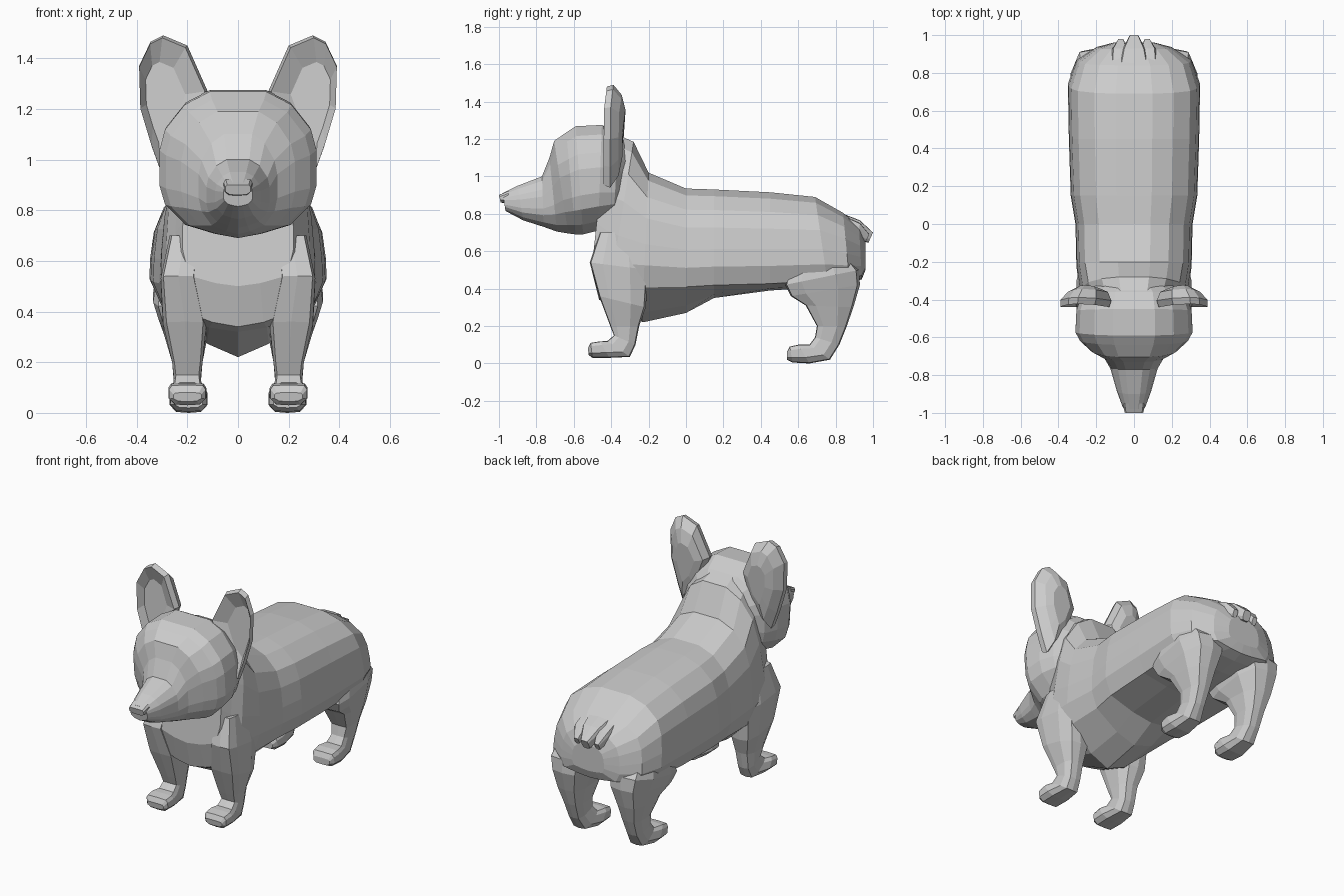
import bpy, bmesh

def finish(name, bm, mirror=False):
    bmesh.ops.recalc_face_normals(bm, faces=bm.faces)
    me = bpy.data.meshes.new(name)
    bm.to_mesh(me)
    bm.free()
    ob = bpy.data.objects.new(name, me)
    bpy.context.collection.objects.link(ob)
    if mirror:
        ob.modifiers.new("mirror", 'MIRROR').use_mirror_merge = False
    return ob

def skin(bm, rings):
    n = len(rings[0])
    for a, b in zip(rings, rings[1:]):
        for i in range(n):
            j = (i + 1) % n
            bm.faces.new((a[i], a[j], b[j], b[i]))
    bm.faces.new(rings[0])
    bm.faces.new(rings[-1])

def loft(name, stations, half, mirror=False):
    """station: (y, z) of one side, (y, z) of the opposite side, centre x, half width,
    optional keel drop below the lower edge.
    half: (lateral, along) fractions of half a cross-section."""
    shape = half + [(-s, t) for s, t in reversed(half[1:-1])]
    bm = bmesh.new()
    rings = []
    for ya, za, yb, zb, xc, w, *keel in stations:
        drop = keel[0] if keel else 0
        rings.append([bm.verts.new((xc + s * w, ya + (yb - ya) * t,
                      za + (zb - za) * t - drop * max(0, (t - .93) / .07)))
                      for s, t in shape])
    skin(bm, rings)
    return finish(name, bm, mirror)

BODY = [(0, 0), (.28, 0), (.6, .065), (.85, .2), (.95, .37), (.99, .58),
        (1, .75), (.88, .93), (.4, .98), (0, 1)]
HEAD = [(0, 0), (.36, 0), (.68, .09), (.93, .26), (1, .4), (1, .64),
        (.93, .77), (.67, .91), (.3, .97), (0, 1)]
LIMB = [(0, 0), (.85, .02), (1, .22), (1, .68), (.66, .96), (0, 1)]

# Torso with neck and chest
body = loft("body", [
    (.96, .66, .96, .50, 0, .11), (.925, .735, .94, .45, 0, .2),
    (.84, .805, .875, .43, 0, .305), (.69, .89, .76, .41, 0, .35),
    (.45, .915, .45, .39, 0, .345), (.15, .93, .15, .38, 0, .335, .03),
    (0, .935, 0, .37, 0, .31, .1), (-.2, 1.02, -.23, .36, 0, .305, .14),
    (-.28, 1.185, -.42, .32, 0, .285), (-.36, 1.22, -.465, .34, 0, .25),
    (-.44, 1.1, -.505, .5, 0, .22)], BODY)

# Head and muzzle
loft("head", [
    (-.31, 1.17, -.33, .8, 0, .2), (-.36, 1.225, -.39, .74, 0, .275),
    (-.45, 1.275, -.47, .71, 0, .305), (-.59, 1.268, -.55, .69, 0, .31),
    (-.64, 1.235, -.59, .69, 0, .285),
    (-.705, 1.19, -.63, .695, 0, .225), (-.73, 1.1, -.69, .705, 0, .155),
    (-.77, 1.0, -.76, .73, 0, .125), (-.9, .95, -.87, .765, 0, .09),
    (-.98, .91, -.965, .815, 0, .058)], HEAD)

# Nose
loft("nose", [(-.95, .924, -.95, .855, 0, .057),
              (-1.0, .9, -.99, .86, 0, .05)], LIMB)

# Ears: rounded outline, cupped at the front, hollow shifted outward
outline = [(.12, 1.27), (.2, 1.45), (.295, 1.49), (.345, 1.465), (.39, 1.37),
           (.385, 1.2), (.34, 1.05), (.3, .94), (.2, 1.05)]
bm = bmesh.new()
rings = []
for y, k, dx in [(-.34, .45, -.02), (-.36, .78, -.015), (-.405, 1, 0),
                 (-.44, .96, .005), (-.4, .58, .025)]:
    rings.append([bm.verts.new((.27 + dx + (x - .27) * k, y + max(0, z - 1.35) * .12,
                                1.24 + (z - 1.24) * k)) for x, z in outline])
skin(bm, rings)
finish("ear", bm, True)

# Front legs with paws
loft("front_leg", [
    (-.46, .70, -.25, .70, .21, .06), (-.515, .54, -.2, .5, .235, .07),
    (-.465, .36, -.215, .3, .21, .085), (-.405, .2, -.25, .2, .2, .06),
    (-.385, .15, -.27, .1, .2, .053), (-.42, .12, -.30, .035, .2, .058),
    (-.46, .118, -.41, .03, .2, .075), (-.51, .11, -.50, .03, .2, .072),
    (-.525, .08, -.52, .045, .2, .055)], LIMB, True)

# Hind legs with paws
loft("hind_leg", [
    (.60, .62, .82, .62, .2, .11), (.53, .42, .925, .50, .2, .135),
    (.56, .36, .93, .42, .2, .115),
    (.64, .31, .895, .3, .205, .085), (.70, .2, .86, .2, .2, .06),
    (.69, .14, .82, .1, .2, .05), (.66, .10, .77, .02, .195, .06),
    (.60, .1, .66, 0, .195, .075), (.555, .09, .57, .005, .195, .072),
    (.54, .06, .54, .02, .195, .055)], LIMB, True)

# Short tail with side tufts
loft("tail", [(.84, .80, .84, .68, 0, .08), (.93, .765, .92, .66, 0, .06),
              (1.0, .70, .975, .645, 0, .025)], LIMB)
loft("tail_tuft", [(.84, .79, .84, .68, .07, .05), (.93, .75, .92, .66, .075, .04),
                   (.98, .69, .96, .65, .07, .015)], LIMB, True)

# Fuse all parts into one continuous skin on the body
for part in [o for o in bpy.context.collection.objects if o is not body]:
    fuse = body.modifiers.new("fuse_" + part.name, 'BOOLEAN')
    fuse.operation, fuse.solver, fuse.object = 'UNION', 'EXACT', part
    part.hide_render = True
